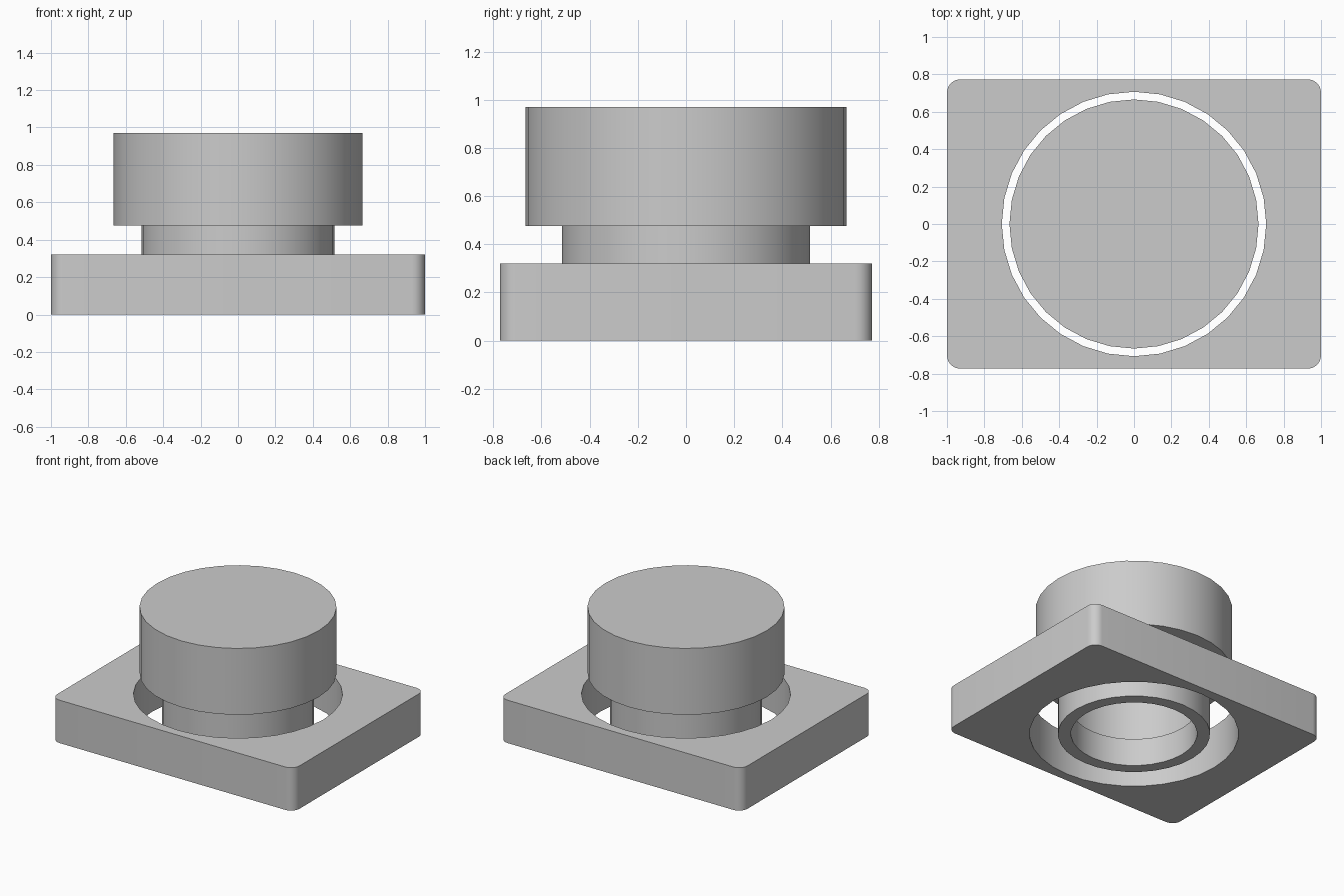
import bpy, bmesh, math
from mathutils import Vector

cube = bpy.data.objects.get("Cube")
if cube:
    bpy.data.objects.remove(cube, do_unlink=True)

SEGMENTS = 32
grey = bpy.data.materials.new("plain grey")
grey.use_nodes = True
COLOUR = (0.6, 0.6, 0.6, 1)
grey.diffuse_color = COLOUR
grey.node_tree.nodes["Principled BSDF"].inputs["Base Color"].default_value = COLOUR


def finish(bm, name):
    """Turn a bmesh into a named object, smooth except at sharp edges."""
    bmesh.ops.recalc_face_normals(bm, faces=bm.faces)
    mesh = bpy.data.meshes.new(name)
    bm.to_mesh(mesh)
    bm.free()
    mesh.materials.append(grey)
    obj = bpy.data.objects.new(name, mesh)
    bpy.context.collection.objects.link(obj)
    bpy.ops.object.select_all(action='DESELECT')
    obj.select_set(True)
    bpy.context.view_layer.objects.active = obj
    bpy.ops.object.shade_smooth_by_angle(angle=math.radians(30))
    return obj


def arc(cx, cy, radius, start, sweep, steps):
    """Points along an arc in the ground plane."""
    return [Vector((cx + radius * math.cos(start + sweep * i / steps),
                    cy + radius * math.sin(start + sweep * i / steps), 0))
            for i in range(steps + 1)]


def add_loop(bm, points):
    verts = [bm.verts.new(p) for p in points]
    return [bm.edges.new((a, b)) for a, b in zip(verts, verts[1:] + verts[:1])]


# Base plate: rounded rectangle with a round hole, extruded upward
half_x, half_y, corner, thickness = 1.0, 0.773, 0.07, 0.32
outline = []
for i, (sx, sy) in enumerate([(1, 1), (-1, 1), (-1, -1), (1, -1)]):
    outline += arc(sx * (half_x - corner), sy * (half_y - corner), corner,
                   i * math.pi / 2, math.pi / 2, 6)
hole = arc(0, 0, 0.707, 0, math.tau, SEGMENTS)[:-1]

bm = bmesh.new()
edges = add_loop(bm, outline) + add_loop(bm, hole)
bmesh.ops.triangle_fill(bm, edges=edges, use_beauty=True, use_dissolve=False,
                        normal=(0, 0, 1))
top = bmesh.ops.extrude_face_region(bm, geom=bm.faces[:], use_keep_orig=True)
bmesh.ops.translate(bm, vec=(0, 0, thickness),
                    verts=[g for g in top["geom"] if isinstance(g, bmesh.types.BMVert)])
finish(bm, "base_plate")

# Button: wide cap on a hollow stem, turned from one profile (radius, height)
profile = [(0, 0.97), (0.666, 0.97), (0.666, 0.475), (0.515, 0.475),
           (0.515, 0), (0.427, 0), (0.427, 0.206), (0.47, 0.206),
           (0.47, 0.88), (0, 0.88)]
bm = bmesh.new()
verts = [bm.verts.new((r, 0, z)) for r, z in profile]
chain = [bm.edges.new(pair) for pair in zip(verts, verts[1:])]
bmesh.ops.spin(bm, geom=verts + chain, cent=(0, 0, 0), axis=(0, 0, 1),
               angle=math.tau, steps=SEGMENTS)
bmesh.ops.remove_doubles(bm, verts=bm.verts, dist=0.0005)
finish(bm, "button")
